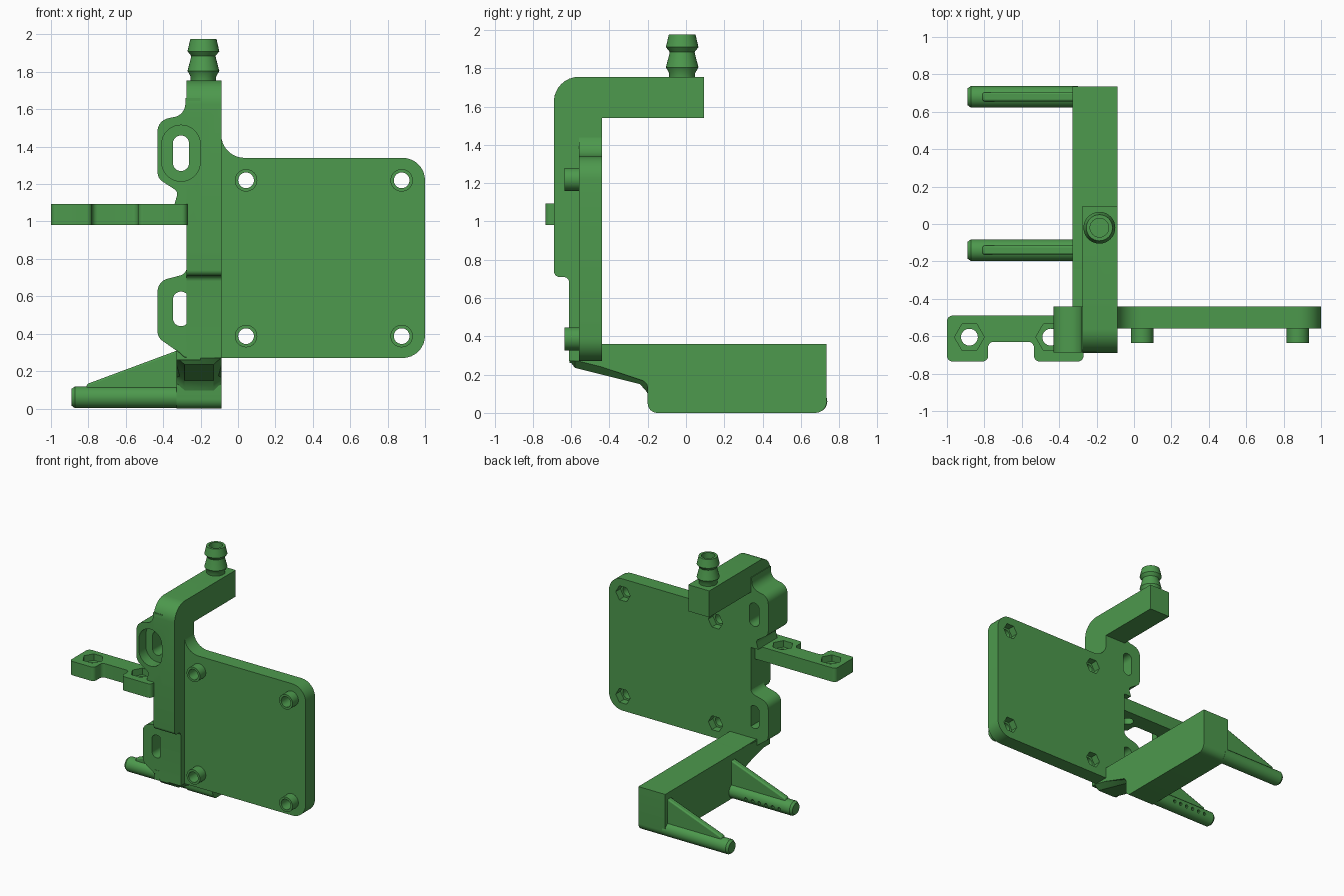
import bpy, bmesh, math
from mathutils import Vector

if "Cube" in bpy.data.objects:
    bpy.data.objects.remove(bpy.data.objects["Cube"])

green = bpy.data.materials.new("green plastic")
green.diffuse_color = (0.074, 0.319, 0.074, 1)
green.use_nodes = True
green.node_tree.nodes["Principled BSDF"].inputs["Base Color"].default_value = green.diffuse_color


def place(axis, u, v, w):
    return {'x': (w, u, v), 'y': (u, w, v), 'z': (u, v, w)}[axis]


def loft(name, rings):
    """Skin equal-length rings of 3D points and cap both ends."""
    bm = bmesh.new()
    vs = [[bm.verts.new(p) for p in r] for r in rings]
    n = len(vs[0])
    for a, b in zip(vs, vs[1:]):
        for i in range(n):
            j = (i + 1) % n
            bm.faces.new((a[i], a[j], b[j], b[i]))
    bm.faces.new(vs[0])
    bm.faces.new(vs[-1])
    bmesh.ops.recalc_face_normals(bm, faces=bm.faces)
    me = bpy.data.meshes.new(name)
    bm.to_mesh(me)
    bm.free()
    ob = bpy.data.objects.new(name, me)
    bpy.context.collection.objects.link(ob)
    me.materials.append(green)
    return ob


def prism(name, pts, axis, a, b):
    return loft(name, [[place(axis, u, v, w) for u, v in pts] for w in (a, b)])


def rounded(pts, seg=8):
    """Polygon whose points (u, v, radius) are filleted."""
    out = []
    for i, p in enumerate(pts):
        c = Vector(p[:2])
        r = p[2] if len(p) > 2 else 0
        if not r:
            out.append(tuple(c))
            continue
        d1 = (Vector(pts[i - 1][:2]) - c).normalized()
        d2 = (Vector(pts[(i + 1) % len(pts)][:2]) - c).normalized()
        half = d1.angle(d2) / 2
        t = r / math.tan(half)
        mid = c + (d1 + d2).normalized() * (r / math.sin(half))
        s, e = c + d1 * t - mid, c + d2 * t - mid
        turn = math.atan2(s.x * e.y - s.y * e.x, s.dot(e))
        for k in range(seg + 1):
            g = turn * k / seg
            out.append((mid.x + s.x * math.cos(g) - s.y * math.sin(g),
                        mid.y + s.x * math.sin(g) + s.y * math.cos(g)))
    return out


def circle(u, v, r, n=32):
    return [(u + r * math.cos(2 * math.pi * i / n), v + r * math.sin(2 * math.pi * i / n))
            for i in range(n)]


def slot(u, z0, z1, r):
    return rounded([(u - r, z0, r * .99), (u + r, z0, r * .99),
                    (u + r, z1, r * .99), (u - r, z1, r * .99)])


def lathe(name, axis, u, v, profile):
    return loft(name, [[place(axis, p, q, h) for p, q in circle(u, v, r)] for r, h in profile])


def cut(ob, *cutters):
    bpy.context.view_layer.objects.active = ob
    for c in cutters:
        m = ob.modifiers.new("cut", 'BOOLEAN')
        m.operation, m.solver, m.object = 'DIFFERENCE', 'EXACT', c
        bpy.ops.object.modifier_apply(modifier=m.name)
        bpy.data.objects.remove(c)


# Mounting plate with nut pockets and hollow bosses
plate = prism("plate", rounded([(-.15, .27), (1, .27, .12), (1, 1.34, .12), (-.09, 1.34, .125),
                                (-.09, 1.5), (-.15, 1.5)]), 'y', -.56, -.44)
for x in (.043, .875):
    for z in (.387, 1.22):
        cut(plate, prism("hole", circle(x, z, .042), 'y', -.7, -.4),
            prism("pocket", circle(x, z, .065, 6), 'y', -.5, -.4))
        boss = prism("boss", circle(x, z, .06), 'y', -.635, -.55)
        cut(boss, prism("hole", circle(x, z, .042), 'y', -.7, -.4))

# Upright bending back into the top arm
upright = prism("upright_arm", rounded([
    (-.69, .71, .03), (-.69, 1.755, .13), (.095, 1.755), (.095, 1.54), (-.44, 1.54),
    (-.44, .27), (-.61, .27), (-.61, .71, .03)]), 'x', -.275, -.087)

# Side lugs
upper = prism("upper_lug", rounded([
    (-.2, 1.66), (-.28, 1.66), (-.285, 1.57, .07), (-.43, 1.54, .07), (-.43, 1.23, .06),
    (-.32, 1.16, .03), (-.34, 1.09), (-.2, 1.09)]), 'y', -.688, -.442)
lower = prism("lower_lug", rounded([
    (-.2, .8), (-.27, .8), (-.275, .72, .05), (-.43, .68, .07), (-.43, .38, .06),
    (-.33, .31), (-.33, .26), (-.2, .26)]), 'y', -.608, -.442)
for ob in (upper, upright):
    cut(ob, prism("slot", slot(-.305, 1.27, 1.46, .043), 'y', -.9, -.3),
        prism("recess", slot(-.305, 1.215, 1.515, .103), 'y', -.9, -.6))
cut(lower, prism("slot", slot(-.305, .44, .625, .043), 'y', -.9, -.3))

# Side bracket with two hex-recessed holes
bracket = prism("side_bracket", rounded([
    (-1, -.49, .03), (-1, -.735, .03), (-.78, -.735, .03), (-.78, -.63, .03),
    (-.535, -.63, .03), (-.535, -.735, .03), (-.27, -.735, .03), (-.27, -.66),
    (-.2, -.66), (-.2, -.49)]), 'z', .98, 1.093)
for x in (-.88, -.445):
    cut(bracket, prism("hole", circle(x, -.605, .045), 'z', .9, 1.2),
        prism("pocket", circle(x, -.605, .08, 6), 'z', 1.04, 1.2))

# Barbed hose nozzle on the arm
nozzle = lathe("nozzle", 'z', -.185, -.02, [
    (.068, 1.74), (.068, 1.775), (.085, 1.805), (.068, 1.87), (.065, 1.885),
    (.085, 1.91), (.07, 1.975)])
for ob in (nozzle, upright):
    cut(ob, prism("bore", circle(-.185, -.02, .05), 'z', 1.62, 2.1))

# Sloping neck with chamfered underside, leading to the base block
rings = []
for y, z in ((-.61, .275), (-.58, .235), (-.24, .15), (-.205, .11), (-.19, .07)):
    rings.append([(-.33, y, .36 if y > -.45 else .34), (-.33, y, z + .04), (-.285, y, z),
                  (-.13, y, z), (-.087, y, z + .04), (-.087, y, .36 if y > -.45 else .34)])
loft("neck", rings)
prism("base_block", rounded([(-.2, 0, .05), (.735, 0, .06), (.735, .36), (-.44, .36),
                             (-.44, .24), (-.2, .16)]), 'x', -.328, -.087)

# Rods with gussets and facing rows of small outlets
for y, side in ((.68, -1), (-.14, 1)):
    rod = lathe("rod", 'x', y, .06, [(.045, -.89), (.058, -.872), (.058, -.3)])
    for i in range(6):
        cut(rod, prism("outlet", circle(-.78 + .06 * i, .05, .013, 10), 'y',
                       y + side * .03, y + side * .09))
    rib = prism("gusset", [(-.81, .06), (-.81, .13), (-.32, .312), (-.32, .06)],
                'y', y - .024, y + .024)
    bev = rib.modifiers.new("soft_edge", 'BEVEL')
    bev.width, bev.segments = .01, 2

# Smooth round surfaces, keep sharp edges
bpy.ops.object.select_all(action='SELECT')
bpy.context.view_layer.objects.active = plate
bpy.ops.object.shade_smooth_by_angle(angle=math.radians(30))
